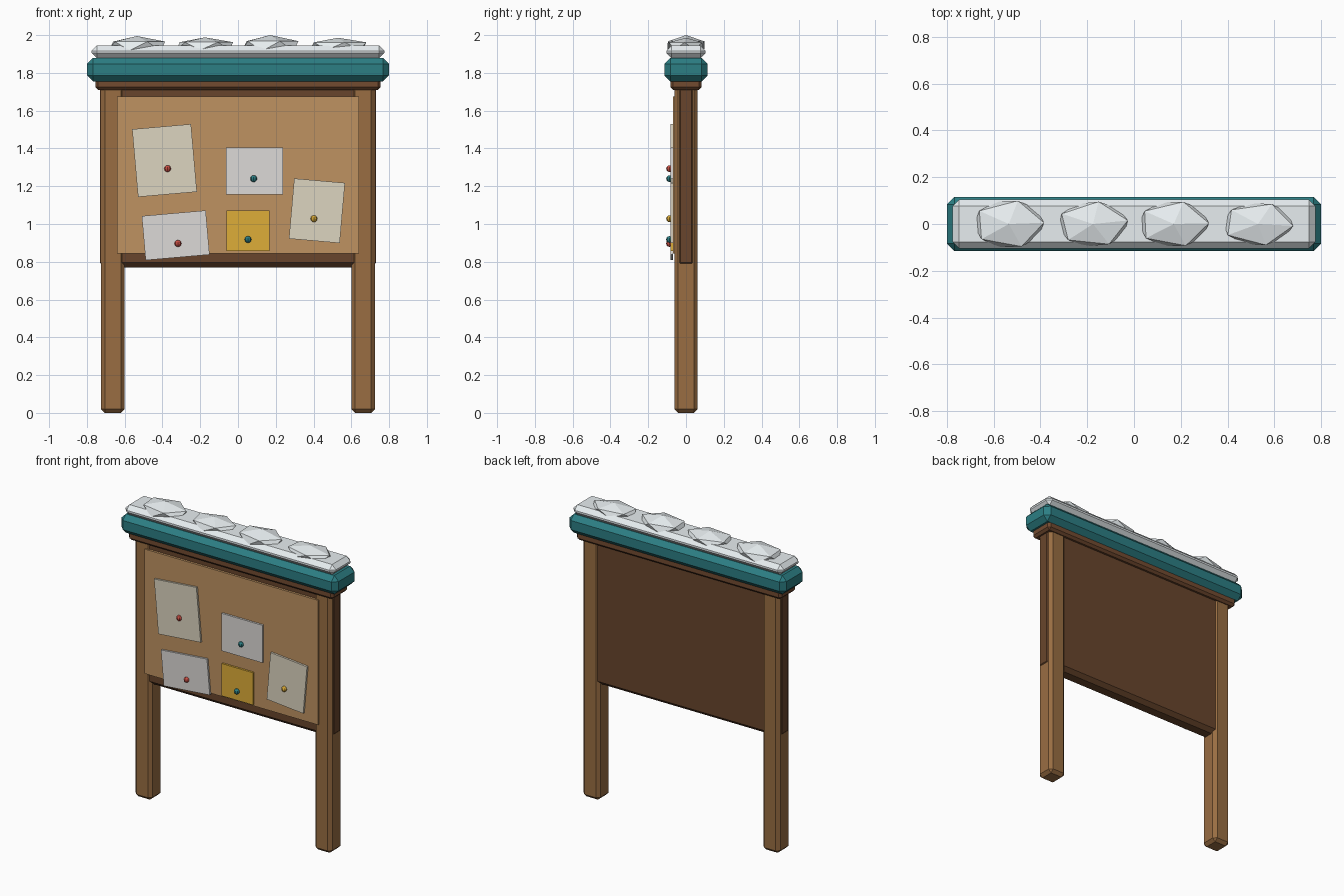
import bpy, bmesh
from math import radians
from mathutils import Matrix, Vector

if "Cube" in bpy.data.objects:
    bpy.data.objects.remove(bpy.data.objects["Cube"])


def material(name, rgb):
    m = bpy.data.materials.new(name)
    m.diffuse_color = (*rgb, 1)
    m.use_nodes = True
    m.node_tree.nodes["Principled BSDF"].inputs["Base Color"].default_value = m.diffuse_color
    return m


WOOD = material("wood", (0.32, 0.155, 0.055))
DARK = material("dark_wood", (0.14, 0.06, 0.025))
TRIM = material("trim_wood", (0.17, 0.07, 0.03))
CORK = material("cork", (0.52, 0.29, 0.12))
TEAL = material("teal", (0.025, 0.21, 0.23))
SNOW = material("snow", (0.80, 0.85, 0.87))
WHITE = material("white_paper", (0.72, 0.70, 0.68))
CREAM = material("cream_paper", (0.72, 0.66, 0.53))
YELLOW = material("yellow", (0.73, 0.42, 0.04))
RED = material("red", (0.60, 0.08, 0.06))


def finish(name, bm, mat):
    mesh = bpy.data.meshes.new(name)
    bm.to_mesh(mesh)
    bm.free()
    mesh.materials.append(mat)
    ob = bpy.data.objects.new(name, mesh)
    bpy.context.collection.objects.link(ob)
    return ob


def box(name, lo, hi, mat, chamfer=0.0, tilt=0.0):
    """Box between two corners, with optional flat chamfer and tilt about y."""
    lo, hi = Vector(lo), Vector(hi)
    bm = bmesh.new()
    bmesh.ops.create_cube(bm, size=1, matrix=Matrix.Diagonal((*(hi - lo), 1)))
    if chamfer:
        bmesh.ops.bevel(bm, geom=bm.edges[:], offset=chamfer, segments=1,
                        profile=0.5, affect='EDGES')
    ob = finish(name, bm, mat)
    ob.location = (lo + hi) / 2
    ob.rotation_euler.y = radians(tilt)
    return ob


# Posts
for side, x in (("left", -0.6625), ("right", 0.6625)):
    box(side + "_post", (x - 0.0625, -0.062, 0), (x + 0.0625, 0.062, 1.74), WOOD, 0.02)

# Backing panel and cork face
box("backing_panel", (-0.73, -0.055, 0.77), (0.73, 0.055, 1.74), DARK, 0.025)
box("cork_board", (-0.64, -0.07, 0.845), (0.64, -0.04, 1.675), CORK)

# Header: trim, teal cap, snow layer
box("header_trim", (-0.755, -0.083, 1.71), (0.755, 0.083, 1.775), TRIM, 0.015)
box("roof_cap", (-0.80, -0.115, 1.755), (0.80, 0.115, 1.88), TEAL, 0.032)
box("snow_layer", (-0.775, -0.104, 1.877), (0.775, 0.104, 1.945), SNOW, 0.028)

# Faceted snow lumps: x, radius y, top z, spin
LUMPS = [(-0.535, 0.115, 1.995, 3), (-0.175, 0.108, 1.988, 9),
         (0.17, 0.11, 2.0, 2), (0.53, 0.103, 1.986, -5)]
for i, (x, ry, top, spin) in enumerate(LUMPS):
    bm = bmesh.new()
    bmesh.ops.create_icosphere(
        bm, subdivisions=1, radius=1,
        matrix=Matrix.Translation((x, 0, 1.942))
        @ Matrix.Diagonal((0.168, ry, top - 1.942, 1))
        @ Matrix.Rotation(radians(spin), 4, 'Z'))
    finish(f"snow_lump_{i + 1}", bm, SNOW)

# Notes: centre, size, tilt, paper, pin position, pin colour
NOTES = [
    ((-0.389, 1.336), (0.313, 0.36), -5, CREAM, (-0.373, 1.293), RED),
    ((0.087, 1.281), (0.30, 0.25), 0, WHITE, (0.083, 1.24), TEAL),
    ((0.418, 1.07), (0.27, 0.32), 5, CREAM, (0.402, 1.028), YELLOW),
    ((-0.33, 0.94), (0.34, 0.235), -5, WHITE, (-0.318, 0.897), RED),
    ((0.053, 0.964), (0.23, 0.215), 0, YELLOW, (0.053, 0.918), TEAL),
]
for i, ((x, z), (w, h), tilt, paper, (px, pz), pin) in enumerate(NOTES):
    box(f"note_{i + 1}", (x - w / 2, -0.083, z - h / 2),
        (x + w / 2, -0.068, z + h / 2), paper, tilt=tilt)
    bm = bmesh.new()
    bmesh.ops.create_uvsphere(bm, u_segments=8, v_segments=6, radius=0.018,
                              matrix=Matrix.Translation((px, -0.087, pz)))
    finish(f"pin_{i + 1}", bm, pin)
